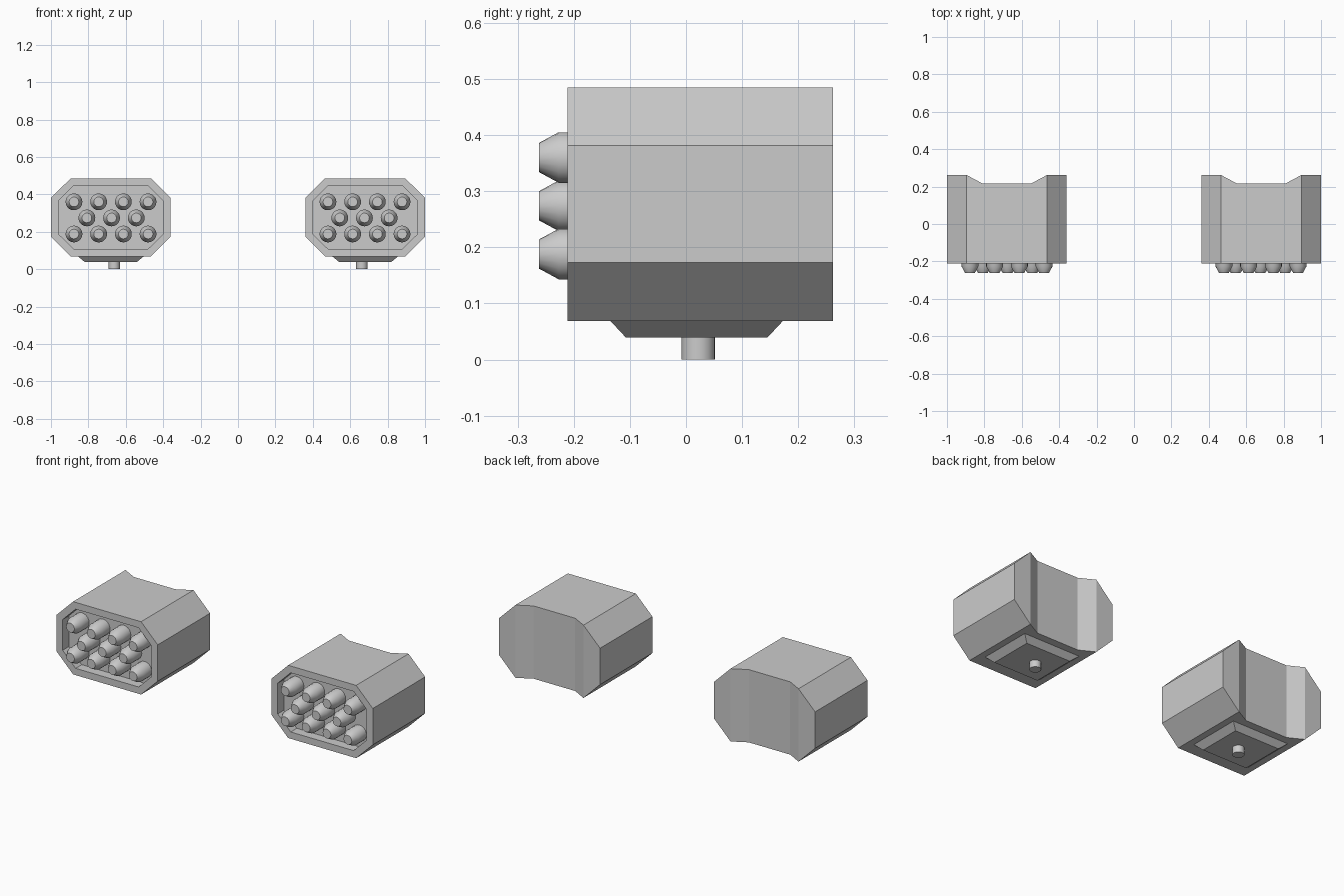
import bpy, bmesh, math

if "Cube" in bpy.data.objects:
    bpy.data.objects.remove(bpy.data.objects["Cube"])

CX = 0.68            # centre of the right-hand pod; the left one is mirrored
CZ = 0.277           # centre height of the pod body
Y_FRONT, Y_BACK, Y_NOTCH, Y_RECESS = -0.211, 0.262, 0.217, -0.156


def finish(bm, name, smooth=False):
    """Turn a bmesh into an object mirrored across x = 0."""
    bmesh.ops.recalc_face_normals(bm, faces=bm.faces[:])
    me = bpy.data.meshes.new(name)
    bm.to_mesh(me)
    bm.free()
    ob = bpy.data.objects.new(name, me)
    bpy.context.collection.objects.link(ob)
    if smooth:
        bpy.ops.object.select_all(action='DESELECT')
        ob.select_set(True)
        bpy.context.view_layer.objects.active = ob
        bpy.ops.object.shade_smooth_by_angle(angle=math.radians(35))
    ob.modifiers.new("mirror", 'MIRROR').use_mirror_merge = False
    return ob


def outline(inset):
    """Chamfered box outline with two extra points on top and bottom for the rear notch."""
    k = inset * math.tan(math.radians(22.5))
    w, t, h, s = 0.32 - inset, 0.215 - k, 0.208 - inset, 0.104 - k
    right = [(0.131, -h), (t, -h), (w, -s), (w, s), (t, h), (0.131, h)]
    return right + [(-x, z) for x, z in reversed(right)]


def bridge(bm, a, b):
    n = len(a)
    for i in range(n):
        j = (i + 1) % n
        bm.faces.new((a[i], a[j], b[j], b[i]))


# Pod body: recessed front, chamfered sides, notched back
bm = bmesh.new()


def ring(pts, y_of):
    return [bm.verts.new((CX + x, y_of(x), CZ + z)) for x, z in pts]


outer, inner = outline(0), outline(0.039)
recess = ring(inner, lambda x: Y_RECESS)
rim_in = ring(inner, lambda x: Y_FRONT)
rim_out = ring(outer, lambda x: Y_FRONT)
back = ring(outer, lambda x: Y_NOTCH if abs(x) < 0.14 else Y_BACK)
bm.faces.new(recess)
bridge(bm, recess, rim_in)
bridge(bm, rim_in, rim_out)
bridge(bm, rim_out, back)
# back wall as vertical strips from the right side to the left
for a, b, c, d in ((2, 3, 4, 1), (1, 4, 5, 0), (0, 5, 6, 11), (11, 6, 7, 10), (10, 7, 8, 9)):
    bm.faces.new([back[i] for i in (a, b, c, d)])
finish(bm, "pod_body")

# Mounting plate: tapered block under the pod
bm = bmesh.new()
loops = [[bm.verts.new((CX + sx * hx, 0.019 + sy * hy, z))
          for sx, sy in ((-1, -1), (1, -1), (1, 1), (-1, 1))]
         for hx, hy, z in ((0.14, 0.126, 0.039), (0.177, 0.154, 0.069))]
bridge(bm, loops[0], loops[1])
bm.faces.new(loops[0])
bm.faces.new(loops[1])
finish(bm, "mounting_plate")


def lathe(name, centre, axis, profile, sides=20):
    """Closed round part from (radius, position) pairs along the y or z axis."""
    bm = bmesh.new()
    rings = []
    for r, p in profile:
        loop = []
        for i in range(sides):
            a = 2 * math.pi * i / sides
            u, v = centre[0] + r * math.cos(a), centre[1] + r * math.sin(a)
            loop.append(bm.verts.new((u, p, v) if axis == 'y' else (u, v, p)))
        rings.append(loop)
    for a, b in zip(rings, rings[1:]):
        bridge(bm, a, b)
    bm.faces.new(rings[0])
    bm.faces.new(rings[-1])
    return finish(bm, name, smooth=True)


# Mounting post
lathe("mounting_post", (CX - 0.018, 0.022), 'z', [(0.03, 0.0), (0.03, 0.045)])

# Missiles: rows of 4, 3 and 4 blunt-nosed cylinders
rows = [(0.36, 4, -0.199), (0.274, 3, -0.136), (0.188, 4, -0.199)]
for z, count, start in rows:
    for i in range(count):
        lathe("missile", (CX + start + 0.132 * i, z), 'y',
              [(0.026, -0.262), (0.045, -0.227), (0.045, Y_RECESS + 0.005)])
